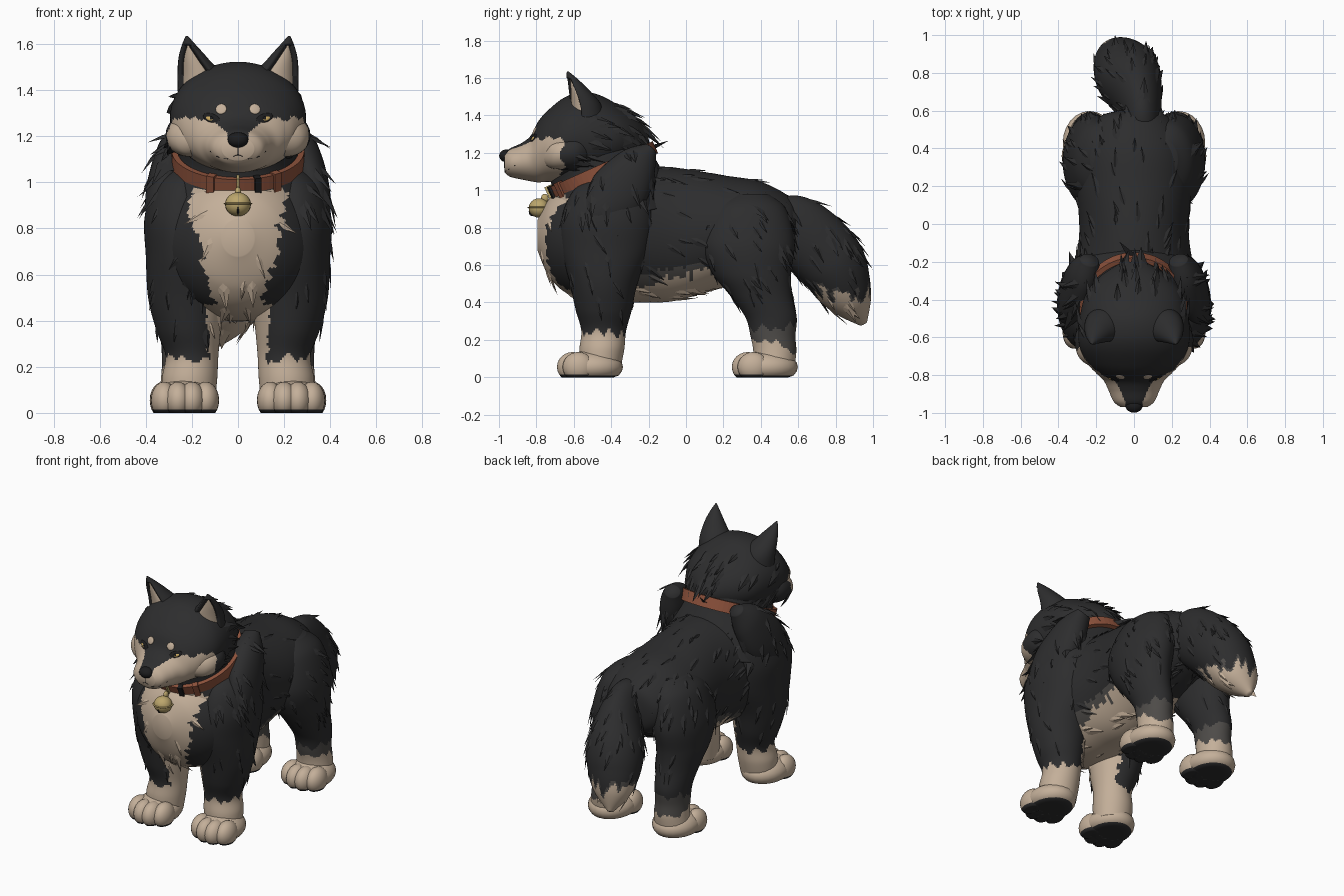
import bpy, bmesh, math, random
from mathutils import Vector, Matrix, Quaternion, noise
from mathutils.bvhtree import BVHTree

cube = bpy.data.objects.get("Cube")
if cube:
    bpy.data.objects.remove(cube)
rng = random.Random(7)


def material(name, *rgb):
    m = bpy.data.materials.new(name)
    m.use_nodes = True
    m.diffuse_color = (*rgb, 1)
    m.node_tree.nodes["Principled BSDF"].inputs["Base Color"].default_value = (*rgb, 1)
    return m


black = material("black fur", 0.026, 0.026, 0.027)
cream = material("cream fur", 0.55, 0.43, 0.32)
grey = material("grey fur", 0.075, 0.07, 0.065)
dark = material("dark skin", 0.012, 0.012, 0.013)
leather = material("brown leather", 0.27, 0.085, 0.045)
gold = material("gold metal", 0.5, 0.38, 0.15)
amber = material("amber eye", 0.6, 0.4, 0.12)
FUR = [black, cream, grey]
BLACK, CREAM, GREY = range(3)


def finish(name, bm, mats):
    bmesh.ops.recalc_face_normals(bm, faces=bm.faces[:])
    mesh = bpy.data.meshes.new(name)
    bm.to_mesh(mesh)
    bm.free()
    for m in mats:
        mesh.materials.append(m)
    ob = bpy.data.objects.new(name, mesh)
    bpy.context.collection.objects.link(ob)
    return ob


def spline(keys, n):
    out = []
    for i in range(len(keys) - 1):
        four = [keys[max(i - 1, 0)], keys[i], keys[i + 1], keys[min(i + 2, len(keys) - 1)]]
        for k in range(n):
            t = k / n
            out.append([0.5 * (2 * q + (r - p) * t + (2 * p - 5 * q + 4 * r - s) * t * t
                               + (3 * q - p - 3 * r + s) * t ** 3) for p, q, r, s in zip(*four)])
    out.append(list(keys[-1]))
    return out


def add_tuft(bm, p, n, flow, length, lift, index):
    d = flow - n * flow.dot(n)
    if d.length < 0.1:
        return
    d = Quaternion(n, rng.uniform(-0.25, 0.25)) @ d.normalized()
    w = n.cross(d) * length * rng.uniform(0.2, 0.3)
    sunk = p - n * 0.008
    back, left, right, ridge, tip = [bm.verts.new(v) for v in (
        sunk - d * length * 0.4, sunk - w, sunk + w,
        p + d * length * 0.3 + n * lift * 0.7, p + d * length + n * lift)]
    for tri in ((back, left, ridge), (back, ridge, right), (left, tip, ridge),
                (ridge, tip, right), (left, right, tip), (back, right, left)):
        bm.faces.new(tri).material_index = index


def loft(name, keys, colour=lambda p: BLACK, axis=None, tufts=0, flow=(0, 0.9, -0.5),
         length=0.11, lift=0.01, allow=lambda p: True, segs=80, steps=10, edit=None):
    """Elliptical sections (x, y, z, half width, half depth) skinned along a path."""
    bm = bmesh.new()
    keys = spline(keys, steps)
    rings = []
    for i, (x, y, z, rx, rv) in enumerate(keys):
        a, b = keys[max(i - 1, 0)], keys[min(i + 1, len(keys) - 1)]
        t = Vector(axis) if axis else (Vector(b[:3]) - Vector(a[:3])).normalized()
        side = Vector((1, 0, 0))
        side = (side - t * side.dot(t)).normalized()
        up = t.cross(side)
        angles = [math.tau * k / segs for k in range(segs)]
        rings.append([bm.verts.new(Vector((x, y, z)) + side * max(rx, 0.002) * math.cos(q)
                                   + up * max(rv, 0.002) * math.sin(q)) for q in angles])
    for r, s in zip(rings, rings[1:]):
        for k in range(segs):
            j = (k + 1) % segs
            bm.faces.new((r[k], r[j], s[j], s[k]))
    bm.faces.new(rings[0])
    bm.faces.new(rings[-1])
    bmesh.ops.recalc_face_normals(bm, faces=bm.faces[:])
    bm.normal_update()
    for f in bm.faces:
        f.smooth = True
        f.material_index = colour(f.calc_center_median())
    if edit:
        edit(bm)
    if tufts:
        spots = [(f.calc_center_median(), f.normal.copy(), f.material_index, f.calc_area())
                 for f in bm.faces]
        spots = [s for s in spots if allow(s[0])]
        for p, n, index, _ in rng.choices(spots, weights=[s[3] for s in spots], k=tufts):
            add_tuft(bm, p, n, Vector(flow), length * rng.uniform(0.7, 1.3), lift, index)
    return finish(name, bm, FUR)


def add_ball(bm, loc, radii, rot=Quaternion(), segs=24):
    m = Matrix.LocRotScale(Vector(loc), rot, Vector(radii))
    geo = bmesh.ops.create_uvsphere(bm, u_segments=segs, v_segments=segs // 2, radius=1, matrix=m)
    for v in geo["verts"]:
        for f in v.link_faces:
            f.smooth = True


def ball(name, loc, radii, mat, rot=Quaternion()):
    bm = bmesh.new()
    add_ball(bm, loc, radii, rot)
    return finish(name, bm, [mat])


def jag(a, b, size):
    return noise.noise(Vector((a * 28, b * 28, 3.3))) * size


# Torso with cream bib and belly
def torso_colour(p):
    if p.y < -0.45:
        wide = 0.1 + 0.24 * (p.z - 0.45) + jag(p.z, p.x, 0.04)
        return CREAM if p.z < 0.97 and abs(p.x) < wide or p.z < 0.47 else BLACK
    edge = 0.54 + 0.22 * p.y + jag(p.y, p.x, 0.05)
    if p.y > 0.3 or p.z > edge + 0.045:
        return BLACK
    return CREAM if p.z < edge else GREY


loft("torso", [(0, 0.6, 0.8, 0.08, 0.08), (0, 0.56, 0.8, 0.19, 0.16), (0, 0.4, 0.8, 0.28, 0.245),
               (0, 0.2, 0.785, 0.3, 0.295), (0, -0.05, 0.765, 0.29, 0.355),
               (0, -0.25, 0.765, 0.32, 0.365), (0, -0.45, 0.76, 0.36, 0.36),
               (0, -0.62, 0.74, 0.31, 0.3), (0, -0.73, 0.745, 0.21, 0.21), (0, -0.795, 0.76, 0.07, 0.08)],
     torso_colour, axis=(0, -1, 0), tufts=170, segs=110, steps=14)

# Neck
loft("neck", [(0, -0.38, 0.85, 0.38, 0.34), (0, -0.41, 0.98, 0.335, 0.315),
              (0, -0.445, 1.1, 0.262, 0.285), (0, -0.48, 1.2, 0.25, 0.27), (0, -0.52, 1.3, 0.2, 0.2)],
     lambda p: CREAM if p.y < -0.5 and abs(p.x) < 0.21 + jag(p.z, p.x, 0.04) and p.z < 0.97 else BLACK,
     tufts=25, flow=(0, 0.5, -1), allow=lambda p: p.z < 0.98)

# Head, with cream muzzle and a black bridge running to the nose
def head_colour(p):
    bridge = abs(p.x) < 0.045 + 1.2 * max(0, p.z - 1.215) and p.z > 1.17
    mask = p.y < -0.66 + jag(p.z, p.x, 0.03) and p.z < 1.275 + jag(p.x, p.y, 0.02)
    return CREAM if mask and not bridge else BLACK


head = loft("head", [(0, -0.2, 1.26, 0.06, 0.05), (0, -0.27, 1.27, 0.17, 0.12),
                     (0, -0.36, 1.28, 0.25, 0.175), (0, -0.48, 1.28, 0.285, 0.235),
                     (0, -0.58, 1.28, 0.295, 0.24), (0, -0.66, 1.265, 0.285, 0.225),
                     (0, -0.74, 1.235, 0.245, 0.19), (0, -0.79, 1.205, 0.2, 0.163),
                     (0, -0.83, 1.17, 0.16, 0.122), (0, -0.88, 1.155, 0.135, 0.097),
                     (0, -0.94, 1.148, 0.108, 0.076), (0, -0.97, 1.145, 0.07, 0.05)],
            head_colour, axis=(0, -1, 0), tufts=60, flow=(0, 1, -0.5), length=0.12, lift=0.018,
            allow=lambda p: p.y > -0.62 and (p.z < 1.4 or p.y > -0.42), segs=120)
skin = BVHTree.FromPolygons([v.co for v in head.data.vertices],
                            [p.vertices[:] for p in head.data.polygons])


def on_face(x, z):
    hit, normal, _, _ = skin.ray_cast(Vector((x, -2, z)), Vector((0, 1, 0)))
    return hit, normal


def face_plate(name, x, z, w, h, thick, mat, roll=0):
    p, n = on_face(x, z)
    rot = n.to_track_quat("Z", "Y") @ Quaternion((0, 0, 1), roll)
    ball(name, p, (w, h, thick), mat, rot)


# Nose and mouth
ball("nose", (0, -0.96, 1.184), (0.046, 0.039, 0.034), dark)
for label, path in (("mouth", [(-0.12, 1.135), (-0.09, 1.112), (-0.045, 1.102), (0, 1.12),
                               (0.045, 1.102), (0.09, 1.112), (0.12, 1.135)]),
                    ("lip_groove", [(0, 1.16), (0, 1.14), (0, 1.12)])):
    curve = bpy.data.curves.new(label, "CURVE")
    curve.dimensions = "3D"
    curve.bevel_depth = 0.002
    line = curve.splines.new("POLY")
    line.points.add(len(path) - 1)
    for point, (x, z) in zip(line.points, path):
        point.co = (*on_face(x, z)[0], 1)
    curve.materials.append(dark)
    bpy.context.collection.objects.link(bpy.data.objects.new(label, curve))


# Ears with a sunken cream inside
def hollow_ear(side):
    facing = Vector((0.35 * side, -0.94, 0))

    def edit(bm):
        inner = [f for f in bm.faces if f.normal.dot(facing) > 0.55
                 and 1.38 < f.calc_center_median().z < 1.6]
        bmesh.ops.inset_region(bm, faces=inner, thickness=0.006, depth=-0.022)
        for f in inner:
            f.material_index = CREAM
    return edit


# Paws: a pad and four shallow toes, flattened on the ground
def paw(name, x, y, side):
    bm = bmesh.new()
    add_ball(bm, (x, y, 0.055), (0.142, 0.168, 0.09))
    for k, reach in zip((-1.5, -0.5, 0.5, 1.5), (0.07, 0.1, 0.1, 0.07)):
        add_ball(bm, (x + k * 0.06 * side, y - reach, 0.055), (0.058, 0.085, 0.08))
    for v in bm.verts:
        v.co.z = max(v.co.z, 0)
    for f in bm.faces:
        f.material_index = 1 if f.calc_center_median().z < 0.008 else 0
    finish(name, bm, [cream, black])


def front_leg_colour(p):
    inside = abs(p.x) < 0.135 + jag(p.z, p.y, 0.03) and p.z < 0.47
    return CREAM if inside or p.z < 0.235 + jag(p.x, p.y, 0.06) else BLACK


def hind_leg_colour(p):
    edge = 0.22 - 0.32 * (p.y - 0.33) + jag(p.x, p.y, 0.05)
    return CREAM if p.z < edge else GREY if p.z < 0.27 + jag(p.y, p.x, 0.05) else BLACK


# Paired parts
for side, tag in ((1, "left"), (-1, "right")):
    def pair(*keys):
        return [(side * k[0], *k[1:]) for k in keys]

    loft(tag + "_cheek", pair(
        (0.17, -0.77, 1.18, 0.03, 0.03), (0.2, -0.72, 1.19, 0.08, 0.072),
        (0.213, -0.65, 1.2, 0.098, 0.088), (0.21, -0.57, 1.21, 0.095, 0.09),
        (0.19, -0.49, 1.22, 0.05, 0.05)), head_colour, axis=(0, -1, 0), tufts=10,
        flow=(0, 1, -0.5), length=0.09, lift=0.02, allow=lambda p: p.y > -0.67)
    loft(tag + "_front_leg", pair(
        (0.2, -0.4, 1.08, 0.05, 0.08), (0.235, -0.4, 1, 0.12, 0.2), (0.245, -0.42, 0.85, 0.16, 0.245),
        (0.235, -0.43, 0.68, 0.165, 0.235), (0.225, -0.44, 0.5, 0.165, 0.18),
        (0.215, -0.44, 0.36, 0.14, 0.15), (0.2, -0.44, 0.25, 0.115, 0.12),
        (0.21, -0.45, 0.15, 0.12, 0.12), (0.215, -0.46, 0.05, 0.115, 0.11)),
        front_leg_colour, axis=(0, 0, -1), tufts=55, flow=(0, 0.4, -1),
        allow=lambda p: p.z > 0.36)
    loft(tag + "_hind_leg", pair(
        (0.16, 0.34, 0.98, 0.07, 0.1), (0.185, 0.335, 0.9, 0.13, 0.2), (0.22, 0.33, 0.72, 0.153, 0.25),
        (0.23, 0.35, 0.56, 0.142, 0.212), (0.23, 0.4, 0.44, 0.122, 0.167),
        (0.23, 0.455, 0.32, 0.105, 0.137), (0.23, 0.465, 0.22, 0.1, 0.12),
        (0.23, 0.475, 0.14, 0.105, 0.115), (0.235, 0.47, 0.05, 0.11, 0.11)),
        hind_leg_colour, axis=(0, 0, -1), tufts=45, flow=(0, 0.5, -1),
        allow=lambda p: p.z > 0.38)
    paw(tag + "_front_paw", side * 0.23, -0.505, side)
    paw(tag + "_hind_paw", side * 0.235, 0.43, side)
    loft(tag + "_mane", pair(
        (0.235, -0.19, 1.22, 0.05, 0.04), (0.265, -0.265, 1.13, 0.085, 0.115),
        (0.31, -0.37, 0.98, 0.085, 0.155), (0.335, -0.47, 0.86, 0.065, 0.1),
        (0.33, -0.53, 0.79, 0.02, 0.03)), tufts=26, flow=(0, 0.3, -1), lift=0.014, segs=32)
    loft(tag + "_ear", pair(
        (0.15, -0.53, 1.36, 0.11, 0.1), (0.165, -0.545, 1.46, 0.098, 0.09),
        (0.195, -0.58, 1.54, 0.063, 0.058), (0.214, -0.612, 1.6, 0.028, 0.027),
        (0.222, -0.633, 1.636, 0.004, 0.004)), axis=(0, 0, 1), edit=hollow_ear(side))
    face_plate(tag + "_eyelid", side * 0.115, 1.279, 0.042, 0.02, 0.006, dark, side * 0.35)
    face_plate(tag + "_eye", side * 0.122, 1.276, 0.022, 0.011, 0.008, amber, side * 0.35)
    face_plate(tag + "_pupil", side * 0.115, 1.276, 0.01, 0.01, 0.0095, dark)
    face_plate(tag + "_brow", side * 0.073, 1.318, 0.024, 0.024, 0.006, cream, side * -0.5)

# Tail, drooping and swept to one side
def tail_colour(p):
    edge = 0.43 + jag(p.x, p.y, 0.1)
    return CREAM if p.z < edge else GREY if p.z < edge + 0.025 else BLACK


loft("tail", [(0.03, 0.45, 0.86, 0.09, 0.1), (0.04, 0.55, 0.82, 0.1, 0.165),
              (0.02, 0.66, 0.74, 0.13, 0.185), (-0.025, 0.77, 0.62, 0.17, 0.185),
              (-0.06, 0.84, 0.49, 0.158, 0.155), (-0.09, 0.9, 0.38, 0.11, 0.1),
              (-0.11, 0.95, 0.285, 0.015, 0.02)], tail_colour,
     tufts=70, flow=(-0.1, 0.45, -0.9), lift=0.008, allow=lambda p: p.y < 0.95 and p.z > 0.36)

# Collar: a tilted leather band with keepers and a buckle
TILT = Matrix.Translation((0, -0.445, 1.105)) @ Matrix.Rotation(math.radians(24), 4, "X")
RX, RY = 0.282, 0.302
bm = bmesh.new()
loops = []
for k in range(64):
    a = math.tau * k / 64
    loops.append([bm.verts.new(((RX + o) * math.sin(a), -(RY + o) * math.cos(a), h))
                  for o, h in ((-0.02, -0.035), (0.006, -0.035), (0.006, 0.035), (-0.02, 0.035))])
for k, r in enumerate(loops):
    s = loops[(k + 1) % 64]
    for i in range(4):
        j = (i + 1) % 4
        bm.faces.new((r[i], r[j], s[j], s[i]))
bm.transform(TILT)
finish("collar", bm, [leather])


def collar_box(name, angle, size, mat):
    bm = bmesh.new()
    bmesh.ops.create_cube(bm, size=1)
    place = Matrix.Translation((RX * math.sin(angle), -RY * math.cos(angle), 0))
    bm.transform(TILT @ place @ Matrix.Rotation(angle, 4, "Z") @ Matrix.Diagonal((*size, 1)))
    finish(name, bm, [mat])


for label, angle in (("right_keeper", -0.42), ("left_keeper", 0.62)):
    collar_box(label, angle, (0.035, 0.035, 0.085), leather)
collar_box("buckle", 0.3, (0.028, 0.036, 0.08), dark)
collar_box("bell_hanger", 0, (0.014, 0.04, 0.09), gold)

# Bell with a raised seam and a dark slot
ball("bell", (0, -0.785, 0.905), (0.056, 0.056, 0.052), gold)
ball("bell_seam", (0, -0.785, 0.908), (0.063, 0.063, 0.008), gold)
ball("bell_loop", (0, -0.755, 0.957), (0.014, 0.02, 0.024), gold)
ball("bell_slot", (0, -0.82, 0.885), (0.005, 0.021, 0.024), dark)
